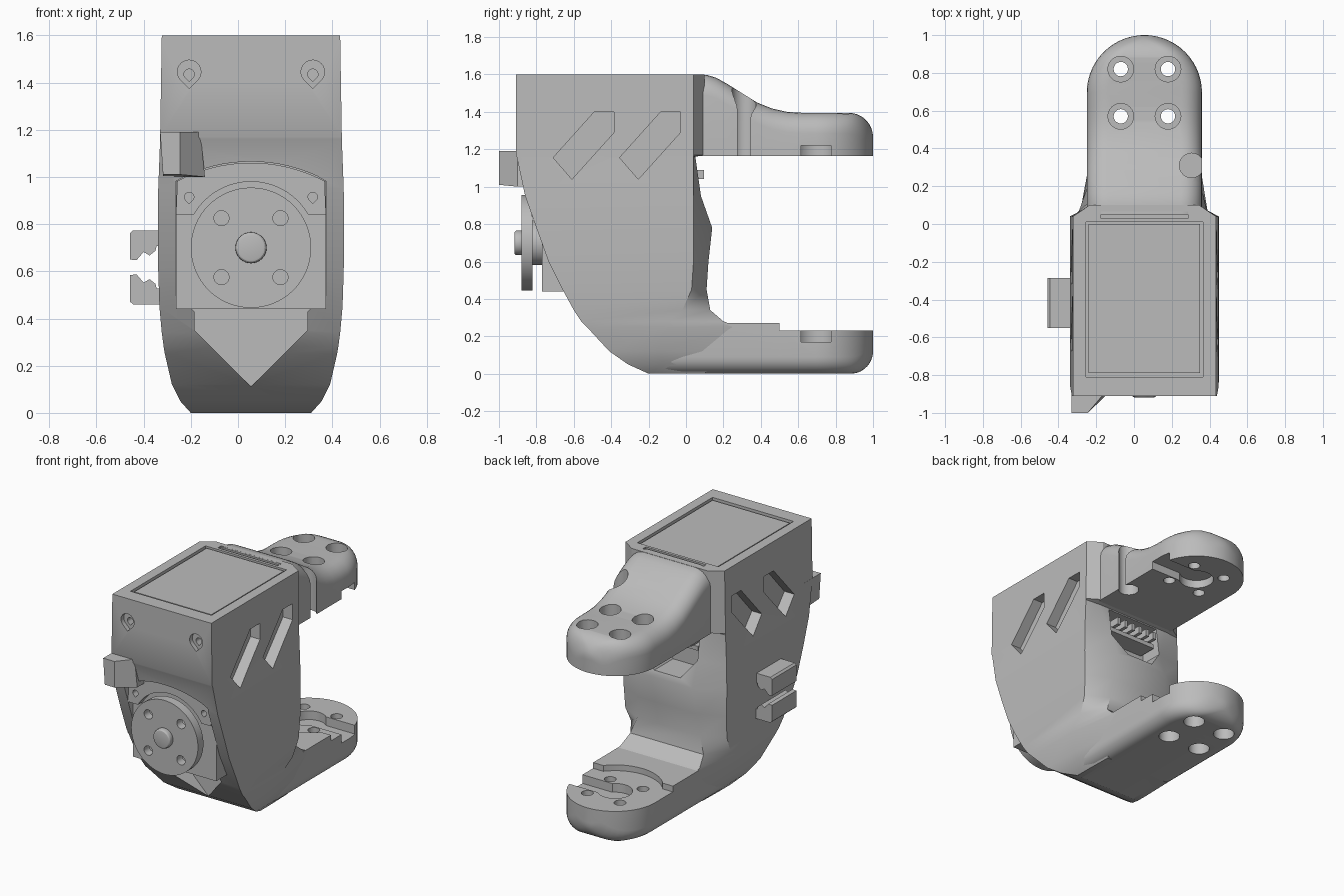
import bpy, bmesh, math
from math import sin, cos, pi, sqrt

old = bpy.data.objects.get("Cube")
if old:
    bpy.data.objects.remove(old, do_unlink=True)

CX = 0.055                      # centre line of the bracket
HX, HY = CX, 0.695              # centre of the horn mounts on both arms
AXLE = 0.70                     # height of the motor shaft

grey = bpy.data.materials.new("plastic grey")
grey.use_nodes = True
grey.diffuse_color = (0.5, 0.5, 0.5, 1)
grey.node_tree.nodes["Principled BSDF"].inputs["Base Color"].default_value = (0.5, 0.5, 0.5, 1)


def loft(name, rings):
    """Skin a list of equally long closed rings and cap both ends."""
    bm = bmesh.new()
    rows = [[bm.verts.new(p) for p in ring] for ring in rings]
    n = len(rows[0])
    for a, b in zip(rows, rows[1:]):
        for i in range(n):
            j = (i + 1) % n
            bm.faces.new((a[i], a[j], b[j], b[i]))
    bm.faces.new(rows[0])
    bm.faces.new(rows[-1])
    bmesh.ops.recalc_face_normals(bm, faces=bm.faces)
    mesh = bpy.data.meshes.new(name)
    bm.to_mesh(mesh)
    bm.free()
    mesh.materials.append(grey)
    obj = bpy.data.objects.new(name, mesh)
    bpy.context.collection.objects.link(obj)
    return obj


def prism(name, pts, axis, a, b):
    """Extrude a 2D outline along an axis from a to b."""
    place = {"x": lambda u, v, w: (w, u, v),
             "y": lambda u, v, w: (u, w, v),
             "z": lambda u, v, w: (u, v, w)}[axis]
    return loft(name, [[place(u, v, w) for u, v in pts] for w in (a, b)])


def rect(u0, u1, v0, v1):
    return [(u0, v0), (u1, v0), (u1, v1), (u0, v1)]


def circle(u, v, r, n=32):
    return [(u + r * cos(2 * pi * i / n), v + r * sin(2 * pi * i / n)) for i in range(n)]


def arc(u, v, r, start, end, n):
    angles = [math.radians(start + (end - start) * i / n) for i in range(n + 1)]
    return [(u + r * cos(t), v + r * sin(t)) for t in angles]


def teardrop(u, v, r):
    return arc(u, v, r, -45, 225, 18) + [(u, v - r * sqrt(2))]


def select(obj):
    bpy.ops.object.select_all(action="DESELECT")
    obj.select_set(True)
    bpy.context.view_layer.objects.active = obj


def cut(target, pts, axis, a, b):
    """Subtract an extruded outline from a part."""
    cutter = prism("cutter", pts, axis, a, b)
    cutter.hide_render = True
    mod = target.modifiers.new("cut", "BOOLEAN")
    mod.operation, mod.solver, mod.object = "DIFFERENCE", "EXACT", cutter
    select(target)
    bpy.ops.object.modifier_apply(modifier=mod.name)
    bpy.data.objects.remove(cutter, do_unlink=True)


def bevel(obj, width, segments=1):
    mod = obj.modifiers.new("bevel", "BEVEL")
    mod.width, mod.segments = width, segments
    mod.limit_method = "ANGLE"
    select(obj)
    bpy.ops.object.modifier_apply(modifier=mod.name)


# Housing: height, half width, front y, side corner y, back half width, back y
sections = [
    (0, .255, -.2, -.1, .25, .1), (.05, .3, -.31, -.12, .28, .15),
    (.12, .335, -.41, -.14, .29, .2), (.25, .365, -.53, -.12, .3, .28),
    (.28, .37, -.56, -.1, .3, .2), (.34, .378, -.6, -.02, .28, .13),
    (.45, .388, -.66, .03, .24, .11), (.6, .393, -.735, .04, .22, .12),
    (.78, .395, -.8, .04, .2, .14), (.95, .393, -.86, .04, .2, .08),
    (1.16, .385, -.905, .04, .28, .05), (1.17, .385, -.91, .04, .29, .1),
    (1.6, .378, -.91, .04, .29, .1)]
housing = loft("housing", [
    [(CX - w, f, z), (CX + w, f, z), (CX + w, s, z),
     (CX + bw, b, z), (CX - bw, b, z), (CX - w, s, z)]
    for z, w, f, s, bw, b in sections])

# Motor bay in the front, ending in a point at the bottom
half = [(.32, .98), (.32, .5), (.24, .43), (.24, .35)]
bay = ([(CX + u, v) for u, v in half] + [(CX, .11)]
       + [(CX - u, v) for u, v in reversed(half)]
       + arc(CX, .395, .67, 118, 62, 16)[1:-1])
cut(housing, bay, "y", -1.1, -.4)

# Lid recess, rear cable slot, and connector opening in the back
cut(housing, rect(CX - .31, CX + .31, -.81, .01), "z", 1.575, 1.7)
cut(housing, rect(CX - .23, CX + .23, .03, .065), "z", 1.54, 1.7)
cut(housing, [(CX - .2, 1.15), (CX + .2, 1.15), (CX + .2, .95),
              (CX + .1, .82), (CX - .1, .82), (CX - .2, .95)], "y", -.08, .3)

# Slanted side slots on both flanks
for shift in (0, .355):
    slot = [(y + shift, z) for y, z in
            [(-.71, 1.155), (-.49, 1.4), (-.385, 1.4), (-.385, 1.29), (-.61, 1.04)]]
    cut(housing, slot, "x", CX + .31, .6)
    cut(housing, slot, "x", -.6, CX - .31)

# Teardrop screw holes in the front
for side in (-1, 1):
    cut(housing, teardrop(CX + side * .262, 1.445, .05), "y", -1, -.88)
    cut(housing, teardrop(CX + side * .262, 1.435, .022), "y", -1, -.8)

# Lid
lid = prism("lid", rect(CX - .295, CX + .295, -.79, 0), "z", 1.5, 1.592)

# Connector pins inside the rear opening
for i in range(6):
    x = CX - .15 + i * .06
    prism("connector_pin", rect(x - .012, x + .012, 1.04, 1.09), "y", -.1, .095)
prism("connector_bar", rect(CX - .18, CX + .18, 1.0, 1.03), "y", -.1, .05)


def arm_ring(y, flat, outer, r):
    """Cross-section of an arm: a flat inner side and a rounded outer side."""
    w = .305 if y < HY else max(.012, sqrt(max(0, .305 ** 2 - (y - HY) ** 2)))
    r = min(r, w * .98)
    s = 1 if outer > flat else -1
    right = [(w - r + u, outer - s * r + s * v) for u, v in arc(0, 0, r, 0, 90, 6)]
    profile = [(w, flat)] + right + [(-u, v) for u, v in reversed(right)] + [(-w, flat)]
    return [(CX + u, y, v) for u, v in profile]


def tip_drop(y, r):
    """How far the outer side falls away near the rounded tip."""
    t = max(0, y - (1 - r))
    return r - sqrt(max(0, r * r - t * t))


tip = [HY + .305 * sin(pi / 2 * i / 14) for i in range(15)]

# Upper arm, sloping down from the housing
slope = [(.05, 1.6), (.11, 1.598), (.16, 1.583), (.22, 1.55), (.3, 1.5),
         (.38, 1.45), (.46, 1.418), (.54, 1.4), (.62, 1.395)]
upper_arm = loft("upper_arm",
                 [arm_ring(y, 1.165, z, .11) for y, z in slope]
                 + [arm_ring(y, 1.165, 1.395 - tip_drop(y, .13), .11) for y in tip])

# Lower arm, with a raised inner deck near the housing
lower_arm = loft("lower_arm",
                 [arm_ring(y, .27, 0, .09) for y in (-.2, .2, .5)]
                 + [arm_ring(y, .27, tip_drop(y, .12), .09) for y in tip])
cut(lower_arm, rect(-.5, .6, .5, 1.1), "z", .23, .4)
cut(lower_arm, circle(HX, HY, .3, 48), "z", .23, .4)

# Horn pockets with a channel to the left, and four counterbored holes per arm
keyhole = arc(HX, HY, .11, 46, 314, 24) + [(.6, HY - .08), (.6, HY + .08)]
cut(upper_arm, keyhole, "z", 1, 1.22)
cut(lower_arm, keyhole, "z", .17, .4)
for x in (HX - .125, HX + .125):
    for y in (HY - .125, HY + .125):
        for arm, inner, outer in ((upper_arm, 1.25, 1.7), (lower_arm, -.1, .13)):
            cut(arm, circle(x, y, .038, 20), "z", -.2, 1.8)
            cut(arm, circle(x, y, .068, 24), "z", inner, outer)

# Cable notch in the left edge of the upper arm
cut(upper_arm, arc(.305, .31, .065, 30, 330, 20) + [(.5, .278), (.5, .342)], "z", 1, 1.8)

# Motor body, its mounting ear and the output horn
motor = prism("motor_body", rect(CX - .318, CX + .318, .44, .98), "y", -.77, -.1)
ear = prism("motor_ear",
            arc(CX, .395, .665, 118, 62, 16)
            + [(CX + .318, .84), (CX + .24, .84)]
            + arc(CX, AXLE, .28, 30, 150, 24)
            + [(CX - .24, .84), (CX - .318, .84)], "y", -.825, -.6)
for side in (-1, 1):
    cut(ear, teardrop(CX + side * .262, .915, .02), "y", -1, -.75)
horn = prism("output_horn", circle(CX, AXLE, .255, 64), "y", -.88, -.82)
for x in (CX - .125, CX + .125):
    for z in (AXLE - .125, AXLE + .125):
        cut(horn, circle(x, z, .032, 20), "y", -1, -.5)
prism("horn_shaft", circle(CX, AXLE, .12), "y", -.83, -.7)
hub = prism("horn_screw", circle(CX, AXLE, .066), "y", -.918, -.87)
bevel(hub, .015, 3)

# Corner stop on the front right edge
loft("corner_stop", [
    [(-.33, -1, 1.19), (-.245, -1, 1.19), (-.16, -.9, 1.19), (-.16, -.8, 1.19), (-.33, -.8, 1.19)],
    [(-.318, -1, 1.01), (-.245, -1, 1.01), (-.14, -.9, 1), (-.14, -.8, 1), (-.318, -.8, 1)]])

# Pair of mirrored cable hooks on the right flank
hook = [(-.3, .157), (-.445, .157), (-.458, .145), (-.458, .033), (-.43, .03),
        (-.4, .065), (-.375, .05), (-.35, .07), (-.345, .09), (-.3, .09)]
for name, s in (("upper_cable_hook", 1), ("lower_cable_hook", -1)):
    prism(name, [(x, .617 + s * z) for x, z in hook], "y", -.55, -.285)

for obj in list(bpy.context.collection.objects):
    if obj.type == "MESH" and grey.name in obj.data.materials:
        select(obj)
        bpy.ops.object.shade_smooth_by_angle(angle=math.radians(28))
